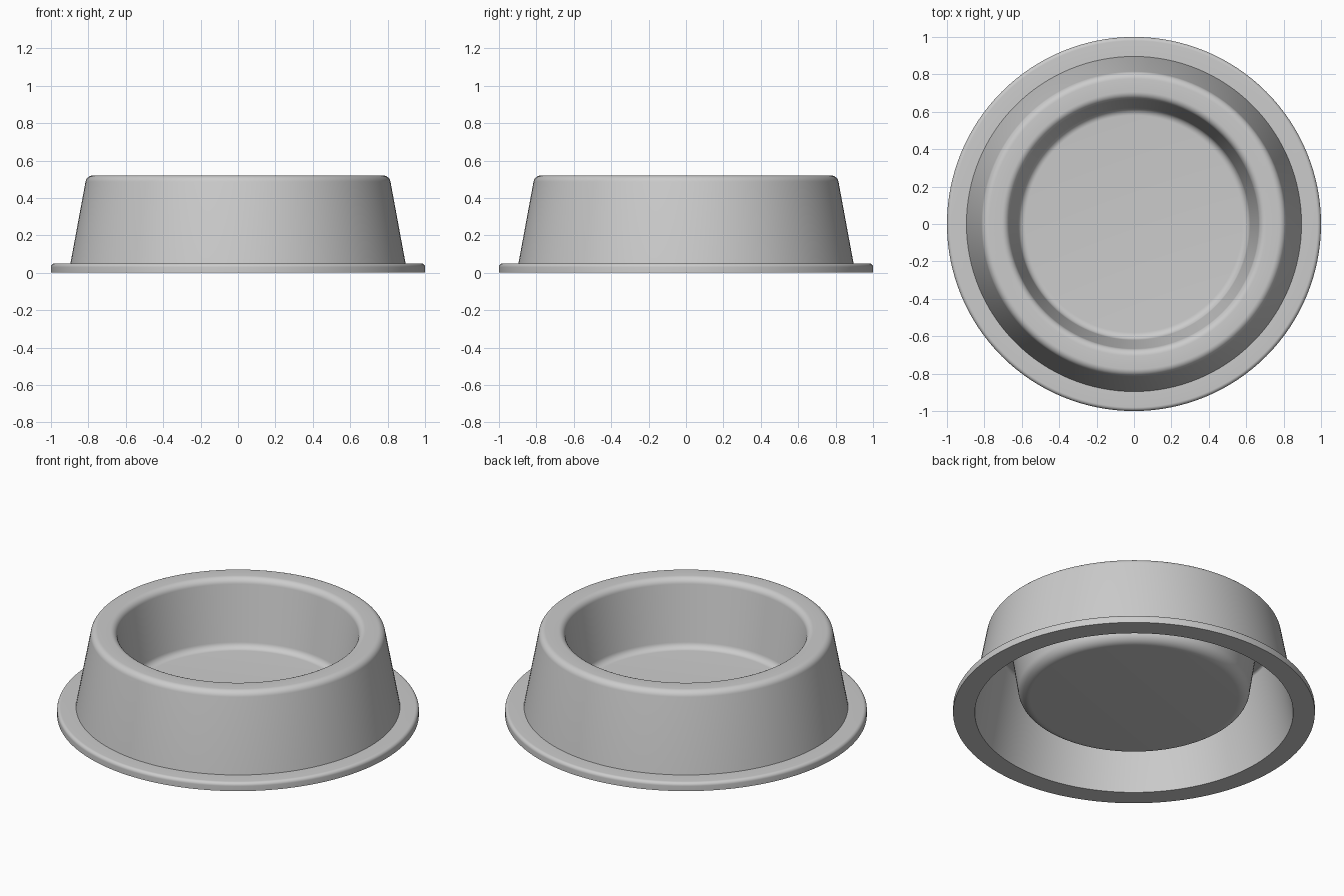
import bpy, bmesh
from math import pi, tan
from mathutils import Vector, Quaternion

cube = bpy.data.objects.get("Cube")
if cube:
    bpy.data.objects.remove(cube, do_unlink=True)

SEGMENTS = 128
ARC_STEPS = 8


def rounded(corners):
    """Turn (radius from axis, height, fillet) corners into a rounded profile."""
    pts = [Vector((r, 0, z)) for r, z, _ in corners]
    out = []
    for i, (_, _, fillet) in enumerate(corners):
        p = pts[i]
        if not fillet:
            out.append(p)
            continue
        a = (pts[i - 1] - p).normalized()
        b = (pts[i + 1] - p).normalized()
        half = a.angle(b) / 2
        start = p + a * (fillet / tan(half))
        center = p + (a + b).normalized() * (start - p).length / \
            (a + b).normalized().dot(a)
        spoke = start - center
        axis = a.cross(b).normalized()
        sweep = pi - 2 * half
        for k in range(ARC_STEPS + 1):
            turn = Quaternion(axis, -sweep * k / ARC_STEPS)
            out.append(center + turn @ spoke)
    return out


# Cross-section: inside floor, rim, outer wall, base flange, then the underside
profile = rounded([
    (0, 0.12, 0),
    (0.615, 0.12, 0.04),
    (0.672, 0.52, 0.04),
    (0.809, 0.52, 0.04),
    (0.896, 0.05, 0),
    (1.0, 0.05, 0.02),
    (1.0, 0, 0),
    (0.88, 0, 0),
    (0.788, 0.495, 0.015),
    (0.692, 0.495, 0.015),
    (0.632, 0.095, 0.065),
    (0, 0.095, 0),
])

# Revolve the section into the dish
bm = bmesh.new()
verts = [bm.verts.new(p) for p in profile]
edges = [bm.edges.new(pair) for pair in zip(verts, verts[1:])]
bmesh.ops.spin(bm, geom=verts + edges, cent=(0, 0, 0), axis=(0, 0, 1),
               angle=2 * pi, steps=SEGMENTS, use_merge=False)
bmesh.ops.remove_doubles(bm, verts=bm.verts, dist=0.0002)
bmesh.ops.recalc_face_normals(bm, faces=bm.faces)
mesh = bpy.data.meshes.new("dish")
bm.to_mesh(mesh)
bm.free()
dish = bpy.data.objects.new("dish", mesh)
bpy.context.collection.objects.link(dish)

# Plain grey material
grey = bpy.data.materials.new("light_grey")
grey.use_nodes = True
color = (0.6, 0.6, 0.6, 1)
grey.diffuse_color = color
grey.node_tree.nodes["Principled BSDF"].inputs["Base Color"].default_value = color
mesh.materials.append(grey)

# Smooth shading with sharp edges kept
bpy.ops.object.select_all(action='DESELECT')
dish.select_set(True)
bpy.context.view_layer.objects.active = dish
bpy.ops.object.shade_smooth_by_angle(angle=pi / 6)
